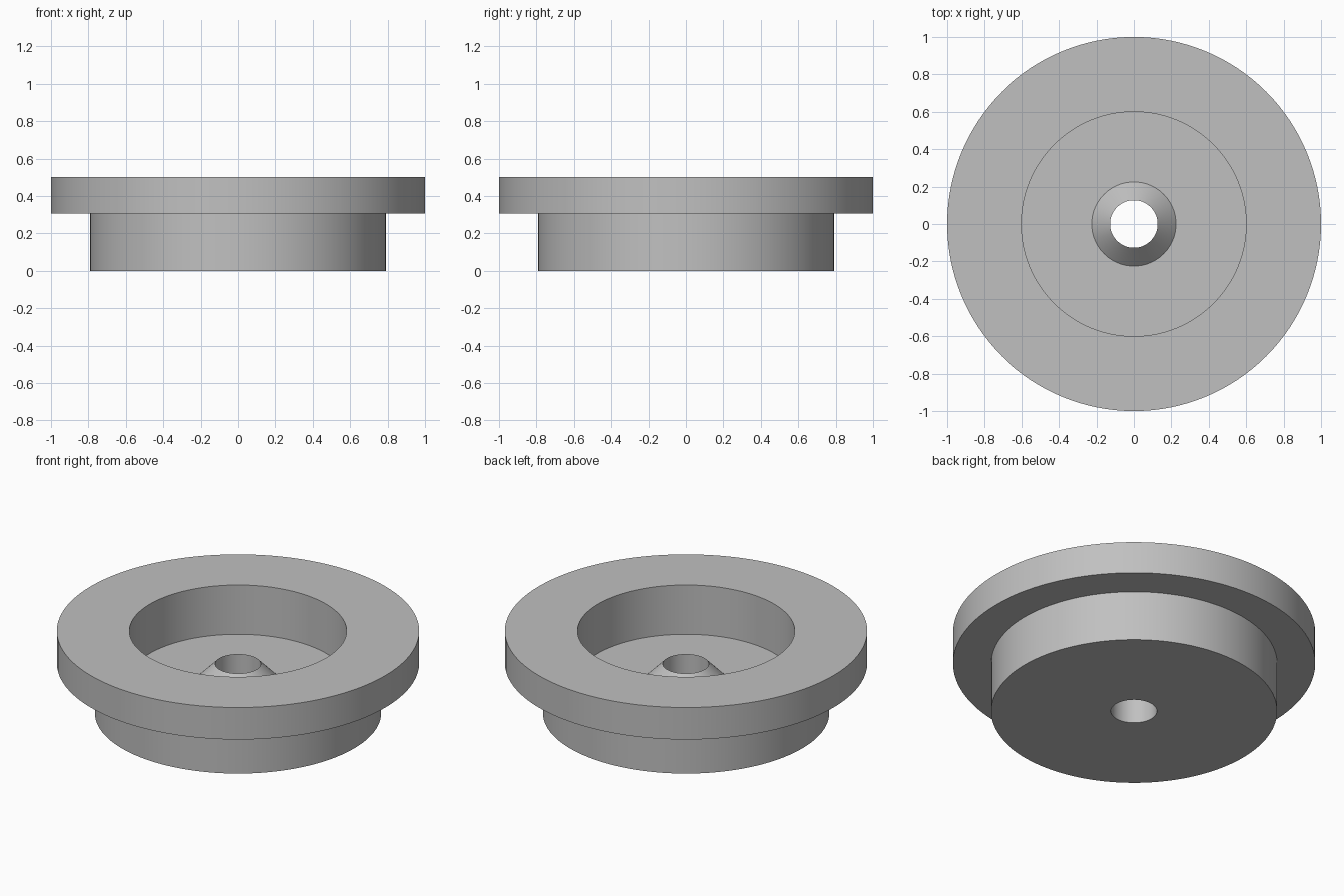
import bpy
import bmesh
from math import radians, tau
from mathutils import Matrix, Vector

if "Cube" in bpy.data.objects:
    bpy.data.objects.remove(bpy.data.objects["Cube"], do_unlink=True)

SEGMENTS = 128

# Plain grey material
grey = bpy.data.materials.new("plain_grey")
grey.use_nodes = True
colour = (0.53, 0.53, 0.53, 1.0)
grey.diffuse_color = colour
grey.node_tree.nodes["Principled BSDF"].inputs["Base Color"].default_value = colour


def lathe(name, profile):
    """Revolve a closed (radius, height) profile around z."""
    bm = bmesh.new()
    verts = [bm.verts.new((r, 0, z)) for r, z in profile]
    edges = [bm.edges.new((v, verts[(i + 1) % len(verts)])) for i, v in enumerate(verts)]
    bmesh.ops.spin(bm, geom=verts + edges, cent=(0, 0, 0), axis=(0, 0, 1),
                   angle=tau, steps=SEGMENTS, use_merge=True)
    bmesh.ops.remove_doubles(bm, verts=bm.verts, dist=1e-5)
    bmesh.ops.recalc_face_normals(bm, faces=bm.faces)
    mesh = bpy.data.meshes.new(name)
    bm.to_mesh(mesh)
    bm.free()
    mesh.materials.append(grey)
    obj = bpy.data.objects.new(name, mesh)
    bpy.context.collection.objects.link(obj)
    bpy.ops.object.select_all(action="DESELECT")
    obj.select_set(True)
    bpy.context.view_layer.objects.active = obj
    bpy.ops.object.shade_smooth_by_angle(angle=radians(30))
    return obj


# Flanged cup with a recess and a conical boss around the through hole
lathe("flanged_cup", [
    (0.127, 0.0), (0.79, 0.0),      # underside
    (0.79, 0.305), (1.0, 0.305),    # body wall and flange underside
    (1.0, 0.5), (0.6, 0.5),         # flange rim and top
    (0.6, 0.2), (0.225, 0.2),       # recess wall and floor
    (0.127, 0.3),                   # boss cone
])
